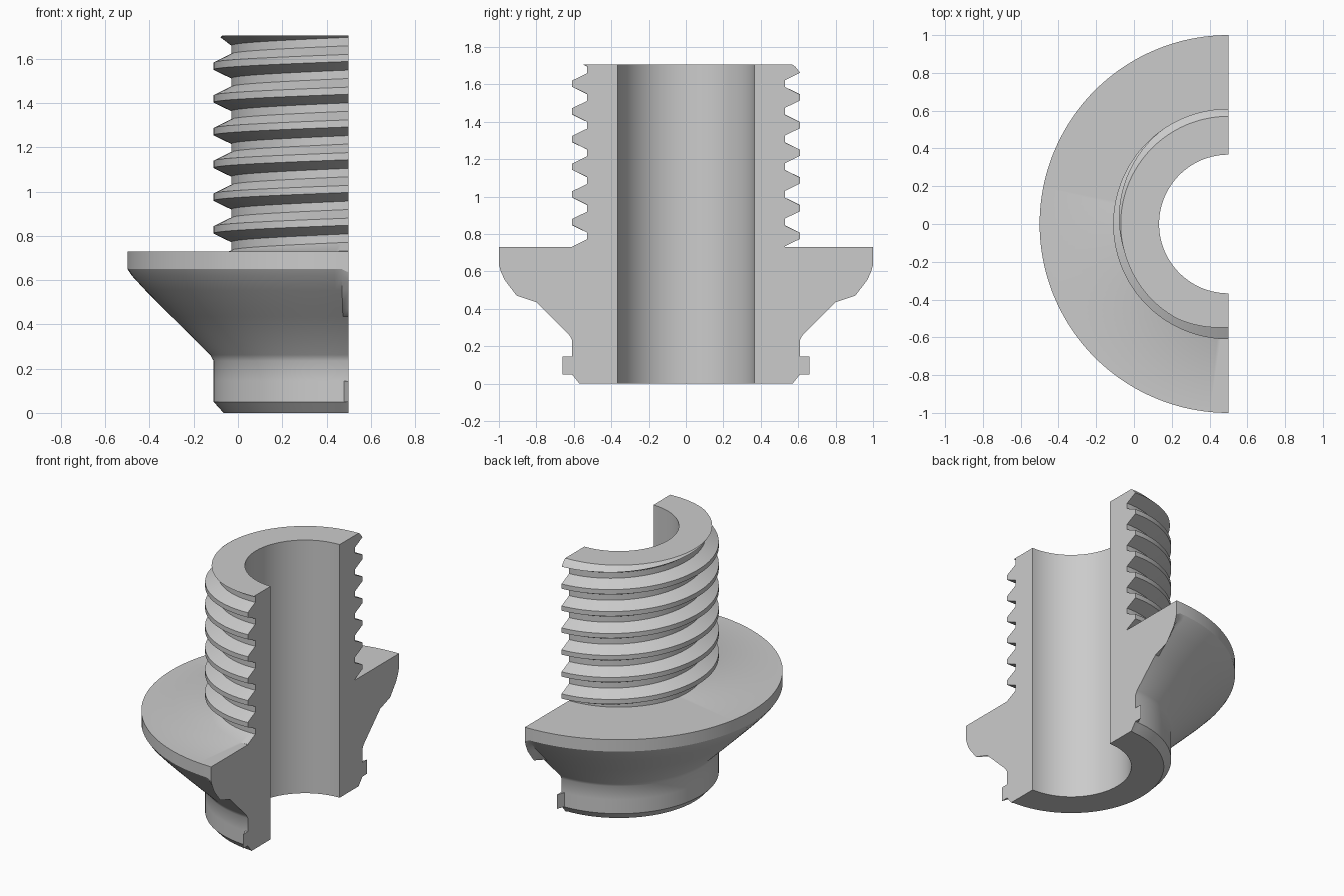
import bpy
import bmesh
from math import cos, sin, radians

cube = bpy.data.objects.get("Cube")
if cube:
    bpy.data.objects.remove(cube, do_unlink=True)

AXIS_X = 0.5                    # turning axis lies in the cut plane
BORE, ROOT, CREST = 0.367, 0.53, 0.61
FLANGE_TOP, TOP = 0.73, 1.705
PITCH, CREST_HALF, FLANK_END = 0.148, 0.016, 0.055
STEPS = 96                      # columns in the half turn

# Turned collar and cone, and the same outline with its lips at the cut
BODY = [(0.565, 0), (0.61, 0.05), (0.61, 0.05), (0.61, 0.145), (0.61, 0.145),
        (0.61, 0.235), (0.625, 0.262), (0.80, 0.435), (0.84, 0.475),
        (0.92, 0.555), (0.98, 0.62), (1, 0.65), (1, FLANGE_TOP)]
LIPPED = [(0.57, 0), (0.61, 0.05), (0.66, 0.05), (0.66, 0.145), (0.61, 0.145),
          (0.61, 0.235), (0.625, 0.262), (0.80, 0.435), (0.905, 0.47),
          (0.97, 0.555), (0.99, 0.60), (1, 0.635), (1, FLANGE_TOP)]


def thread_radius(z, crest_z):
    """Radius of the trapezoid thread, with a chamfer at the top end."""
    d = abs((z - crest_z + PITCH / 2) % PITCH - PITCH / 2)
    t = min(max((d - CREST_HALF) / (FLANK_END - CREST_HALF), 0), 1)
    return min(CREST + (ROOT - CREST) * t, 0.57 + 1.4 * (TOP - z))


def section(degrees, outline):
    """Closed radius/height outline at one angle about the axis."""
    crest_z = 1.604 + (degrees - 270) / 360 * PITCH
    pts = [(BORE, TOP), (BORE, 0)] + outline
    heights = [FLANGE_TOP]
    for k in range(-7, 3):
        for off in (-FLANK_END, -CREST_HALF, CREST_HALF, FLANK_END):
            z = crest_z + k * PITCH + off
            heights.append(min(max(z, FLANGE_TOP), TOP))
    heights.append(TOP)
    return pts + [(thread_radius(z, crest_z), z) for z in heights]


# Sweep the section through the half turn
bm = bmesh.new()
columns = []
for i in range(STEPS + 1):
    deg = 90 + 180 * i / STEPS
    a = radians(deg)
    outline = LIPPED if i in (0, STEPS) else BODY
    columns.append([bm.verts.new((AXIS_X + r * cos(a), r * sin(a), z))
                    for r, z in section(deg, outline)])
count = len(columns[0])
for left, right in zip(columns, columns[1:]):
    for j in range(count):
        n = (j + 1) % count
        bm.faces.new((left[j], right[j], right[n], left[n]))

# Flat cut faces
bm.faces.new(columns[0])
bm.faces.new(columns[-1])
bmesh.ops.remove_doubles(bm, verts=bm.verts, dist=0.0001)
bmesh.ops.recalc_face_normals(bm, faces=bm.faces)

mesh = bpy.data.meshes.new("threaded_half_fitting")
bm.to_mesh(mesh)
bm.free()
fitting = bpy.data.objects.new("threaded_half_fitting", mesh)
bpy.context.collection.objects.link(fitting)

# Plain grey metal
grey = bpy.data.materials.new("plain_grey")
grey.use_nodes = True
color = (0.6, 0.6, 0.6, 1)
grey.diffuse_color = color
grey.node_tree.nodes["Principled BSDF"].inputs["Base Color"].default_value = color
mesh.materials.append(grey)

bpy.ops.object.select_all(action='DESELECT')
fitting.select_set(True)
bpy.context.view_layer.objects.active = fitting
bpy.ops.object.shade_smooth_by_angle(angle=radians(30))
